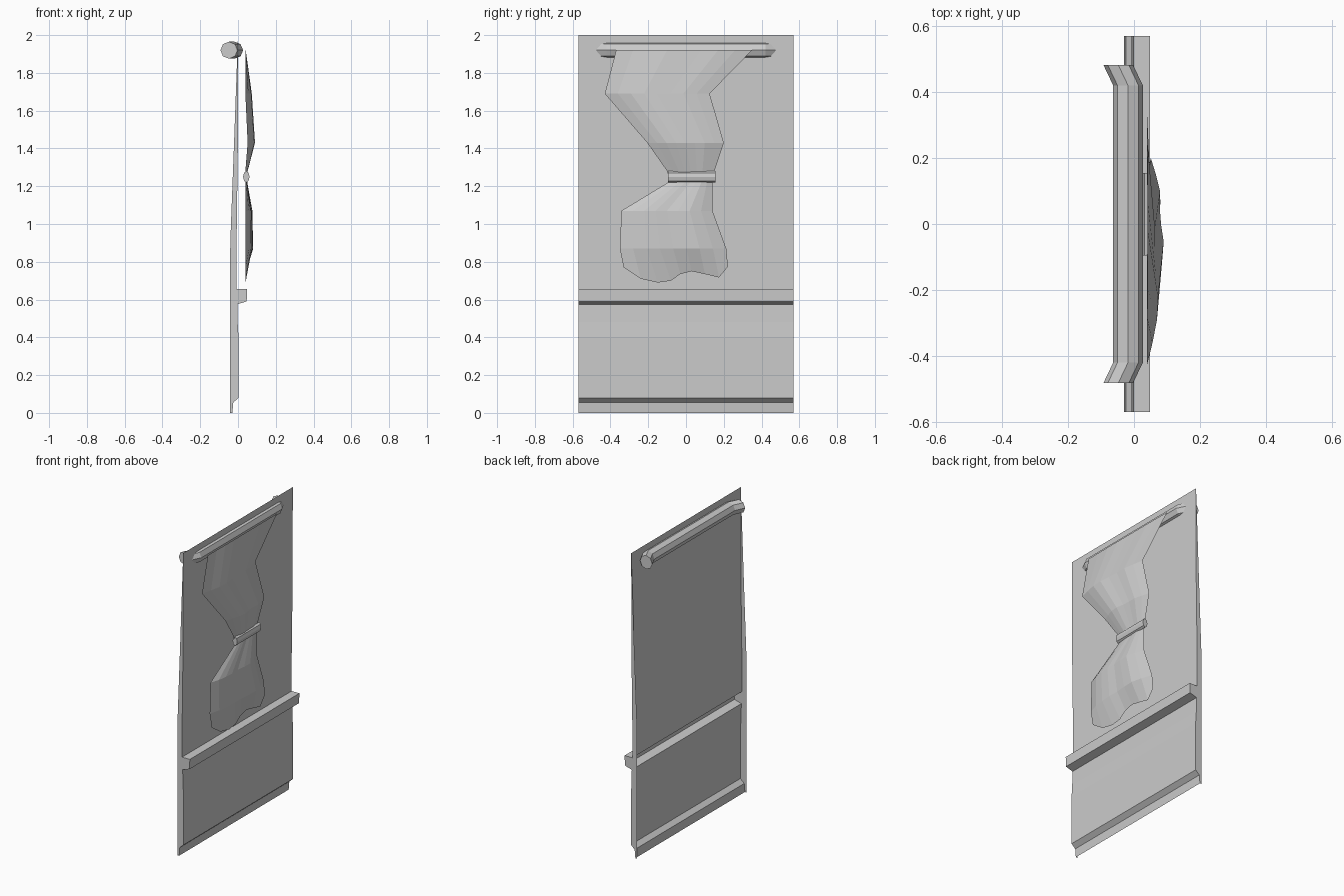
import bpy
import math

if "Cube" in bpy.data.objects:
    bpy.data.objects.remove(bpy.data.objects["Cube"])

grey = bpy.data.materials.new("light grey")
grey.use_nodes = True
colour = (0.6, 0.6, 0.6, 1)
grey.diffuse_color = colour
grey.node_tree.nodes["Principled BSDF"].inputs["Base Color"].default_value = colour


def make(name, verts, faces):
    mesh = bpy.data.meshes.new(name)
    mesh.from_pydata(verts, [], faces)
    mesh.materials.append(grey)
    obj = bpy.data.objects.new(name, mesh)
    bpy.context.collection.objects.link(obj)
    return obj


def bridge(rows, width, closed=False):
    """Quads between consecutive rows of equal length."""
    span = width if closed else width - 1
    return [(r * width + i, r * width + (i + 1) % width,
             (r + 1) * width + (i + 1) % width, (r + 1) * width + i)
            for r in range(rows - 1) for i in range(span)]


def bar(name, stations, rx, rz, sides):
    """Faceted bar along y; each station is (x, y, z)."""
    verts = []
    for x, y, z in stations:
        for i in range(sides):
            a = 2 * math.pi * i / sides
            verts.append((x + rx * math.cos(a), y, z + rz * math.sin(a)))
    faces = bridge(len(stations), sides, True)
    first = (len(stations) - 1) * sides
    faces += [tuple(reversed(range(sides))), tuple(range(first, first + sides))]
    return make(name, verts, faces)


# Wall panel: stepped sheet with a hollow ledge, (x, z) from bottom to top
half = 0.57
sheet = [(-0.03, 0), (-0.025, 0.055), (0.003, 0.08), (0.003, 0.4),
         (-0.002, 0.48), (-0.004, 0.575), (0.046, 0.59), (0.048, 0.655),
         (-0.008, 0.655), (-0.008, 0.87), (-0.001, 1.4), (0, 2)]
make("wall_panel",
     [(x, y, z) for x, z in sheet for y in (-half, half)],
     bridge(len(sheet), 2))

# End flanges close the panel profile and taper towards the top
rear = [(-0.002, 1.95), (-0.022, 1.4), (-0.041, 0.9), (-0.042, 0)]
outline = sheet + rear
for name, y in (("right_end_flange", -half), ("left_end_flange", half)):
    order = list(range(len(outline)))
    if y > 0:
        order.reverse()
    make(name, [(x, y, z) for x, z in outline], [order])

# Curtain rail with its ends bent towards the rear
bar("curtain_rail", [(-0.048, -0.483, 1.92), (-0.018, -0.42, 1.92),
                     (-0.018, 0.42, 1.92), (-0.048, 0.483, 1.92)],
    0.045, 0.045, 8)

# Tie band around the gathered curtain
bar("curtain_tie", [(0.044, -0.095, 1.25), (0.044, 0.155, 1.25)],
    0.017, 0.03, 8)


# Curtain rows: (z, right edge y, left edge y, edge offset, pleat depth)
def curtain_rows(rows, pleats):
    verts = []
    last = len(pleats) - 1
    for z, y0, y1, edge, depth in rows:
        verts += [(0.039 + edge + depth * p, y0 + (y1 - y0) * i / last, z)
                  for i, p in enumerate(pleats)]
    return verts


upper_pleats = [0, 0.5, 0.9, 1, 0.8, 0.7, 0.72, 0.4, 0]
upper = [(1.245, -0.09, 0.15, 0, 0.01), (1.28, -0.1, 0.15, 0, 0.012),
         (1.43, -0.205, 0.2, 0.012, 0.039), (1.69, -0.43, 0.125, 0, 0.034),
         (1.92, -0.37, 0.35, 0, 0.002)]
make("upper_curtain", curtain_rows(upper, upper_pleats), bridge(len(upper), 9))

# Lower curtain ends in a wavy hem
lower_pleats = [0, 0.5, 0.75, 0.85, 0.8, 0.95, 1, 0.6, 0]
lower = [(0.87, -0.35, 0.213, 0, 0.041), (1.07, -0.342, 0.14, 0, 0.037),
         (1.22, -0.095, 0.14, 0, 0.01), (1.245, -0.09, 0.15, 0, 0.01)]
hem = [(-0.33, 0.77), (-0.24, 0.71), (-0.15, 0.69), (-0.08, 0.7), (-0.03, 0.735),
       (0.03, 0.75), (0.1, 0.735), (0.175, 0.717), (0.222, 0.775)]
make("lower_curtain",
     [(0.04, y, z) for y, z in hem] + curtain_rows(lower, lower_pleats),
     bridge(len(lower) + 1, 9))
